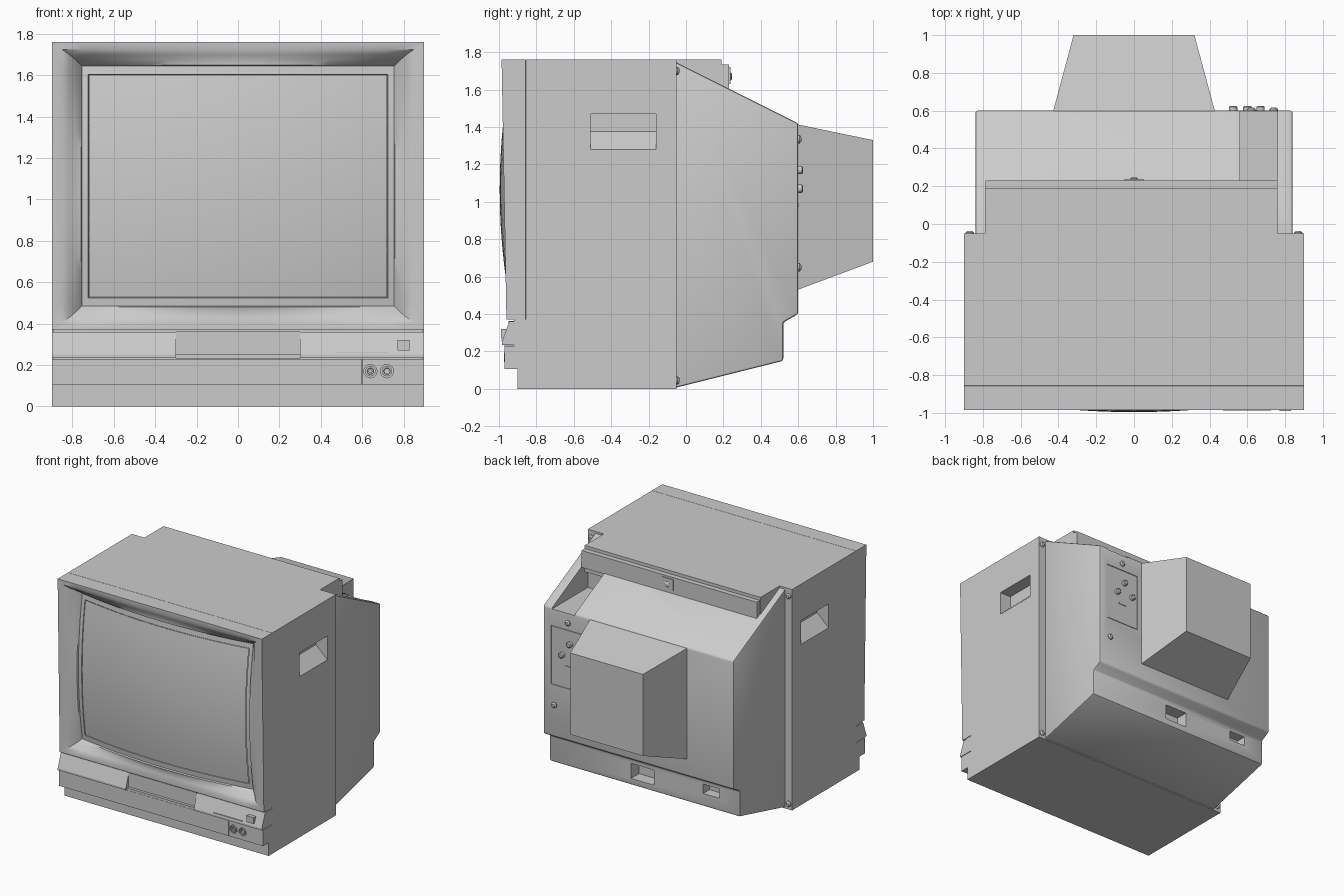
import bpy, bmesh, math
from mathutils import Matrix

if "Cube" in bpy.data.objects:
    bpy.data.objects.remove(bpy.data.objects["Cube"])


def make(name, verts, faces, smooth=None):
    bm = bmesh.new()
    vs = [bm.verts.new(v) for v in verts]
    for f in faces:
        bm.faces.new([vs[i] for i in f])
    bmesh.ops.recalc_face_normals(bm, faces=bm.faces)
    me = bpy.data.meshes.new(name)
    bm.to_mesh(me)
    bm.free()
    ob = bpy.data.objects.new(name, me)
    bpy.context.collection.objects.link(ob)
    if smooth:
        activate(ob)
        bpy.ops.object.shade_smooth_by_angle(angle=math.radians(smooth))
    return ob


def activate(ob):
    bpy.ops.object.select_all(action='DESELECT')
    ob.select_set(True)
    bpy.context.view_layer.objects.active = ob


def loft(name, rings, closed=False, smooth=None):
    n, m = len(rings[0]), len(rings)
    verts = [p for r in rings for p in r]
    faces = []
    for k in range(m if closed else m - 1):
        a, b = k * n, (k + 1) % m * n
        faces += [(a + i, a + (i + 1) % n, b + (i + 1) % n, b + i) for i in range(n)]
    if not closed:
        faces += [tuple(range(n)), tuple(range((m - 1) * n, m * n))]
    return make(name, verts, faces, smooth)


def prism(name, yz, x0, x1):
    return loft(name, [[(x, y, z) for y, z in yz] for x in (x0, x1)])


def box(name, x0, x1, y0, y1, z0, z1):
    return prism(name, [(y0, z0), (y1, z0), (y1, z1), (y0, z1)], x0, x1)


def knob(name, x, z, stations, sides=16):
    """Turned part along y; stations are (y, radius)."""
    ring = [(math.cos(2 * math.pi * i / sides), math.sin(2 * math.pi * i / sides)) for i in range(sides)]
    return loft(name, [[(x + r * c, y, z + r * s) for c, s in ring] for y, r in stations], smooth=35)


def cut(ob, cutter):
    cutter.hide_render = True
    m = ob.modifiers.new("cut", 'BOOLEAN')
    m.operation, m.solver, m.object = 'DIFFERENCE', 'EXACT', cutter
    activate(ob)
    bpy.ops.object.modifier_apply(modifier=m.name)
    bpy.data.objects.remove(cutter)


# cabinet with wedge-shaped hand grips in both sides
cabinet = box("cabinet", -0.9, 0.9, -0.855, -0.05, 0, 1.76)
for s in (-1, 1):
    wedge = [(0.95, 1.47), (0.80, 1.47), (0.80, 1.375), (0.9, 1.28), (0.95, 1.28)]
    cut(cabinet, loft("grip_cutter", [[(s * x, y, z) for x, z in wedge] for y in (-0.51, -0.16)]))

# top overhang with rear lip and screw tab
box("top_overhang", -0.79, 0.76, -0.06, 0.19, 1.55, 1.76)
box("top_overhang_lip", -0.785, 0.76, 0.18, 0.23, 1.60, 1.735)
box("lip_tab", -0.05, 0.05, 0.22, 0.237, 1.63, 1.72)
knob("tab_screw", 0, 1.67, [(0.23, 0.022), (0.24, 0.022), (0.247, 0.012)])


# bezel: concentric rectangular loops following the curved screen
def screen_y(x, z):
    return -1.0 + 0.07 * (x / 0.76) ** 2 + 0.05 * ((z - 1.065) / 0.585) ** 2


def front_y(x, z):
    return -0.96 - 0.026 * (z - 0.37) / 1.39


def rect(hx, z0, z1, yfun, n=14):
    pts = []
    c = [(-hx, z0), (hx, z0), (hx, z1), (-hx, z1)]
    for k in range(4):
        (xa, za), (xb, zb) = c[k], c[(k + 1) % 4]
        for i in range(n):
            x, z = xa + (xb - xa) * i / n, za + (zb - za) * i / n
            pts.append((x, yfun(x, z), z))
    return pts


def blend(t, off=0.0):
    return lambda x, z: (1 - t) * front_y(x, z) + t * screen_y(x, z) + off


loft("screen_bezel", [
    rect(0.9, 0.37, 1.76, lambda x, z: -0.857),
    rect(0.9, 0.37, 1.76, front_y),
    rect(0.85, 0.405, 1.725, front_y),
    rect(0.815, 0.43, 1.70, blend(0.2)),
    rect(0.785, 0.455, 1.675, blend(0.55)),
    rect(0.76, 0.48, 1.65, blend(1, -0.012)),
    rect(0.755, 0.485, 1.645, blend(1, 0.0)),
    rect(0.725, 0.525, 1.605, blend(1, 0.002)),
    rect(0.718, 0.53, 1.60, blend(1, 0.02)),
    rect(0.718, 0.53, 1.60, lambda x, z: -0.83),
], closed=True, smooth=40)

# bulging screen glass
N = 16
pts = [(-0.72 + 1.44 * i / N, 0.528 + 1.074 * j / N) for j in range(N + 1) for i in range(N + 1)]
screen = make("screen", [(x, screen_y(x, z) + 0.004, z) for x, z in pts],
              [(j * (N + 1) + i, j * (N + 1) + i + 1, (j + 1) * (N + 1) + i + 1, (j + 1) * (N + 1) + i)
               for j in range(N) for i in range(N)], smooth=40)
if screen.data.polygons[0].normal.y > 0:
    screen.data.flip_normals()

# sloping control strip with a recessed middle
slope = [(-0.85, 0.36), (-0.945, 0.36), (-0.985, 0.25), (-0.985, 0.235), (-0.85, 0.235)]
prism("control_strip_left", slope, -0.9, -0.3)
prism("control_strip_right", slope, 0.3, 0.9)
box("control_strip_middle", -0.3, 0.3, -0.95, -0.85, 0.25, 0.362)
box("control_strip_ledge", -0.3, 0.3, -0.972, -0.85, 0.232, 0.25)
box("strip_backing", -0.895, 0.895, -0.92, -0.85, 0.22, 0.375)
box("power_button", 0.77, 0.83, -0.99, -0.93, 0.27, 0.32)
box("indicator_slot", 0.47, 0.725, -0.987, -0.95, 0.257, 0.264)

# lower front panel, plinth and sockets
lower = box("lower_front_panel", -0.9, 0.9, -0.97, -0.85, 0.105, 0.23)
cut(lower, box("door_seam_cutter", 0.597, 0.602, -1, -0.96, 0.1, 0.24))
for x in (0.64, 0.72):
    cut(lower, knob("socket_cutter", x, 0.17, [(-1, 0.032), (-0.955, 0.032)]))
    knob("front_socket", x, 0.17, [(-0.95, 0.025), (-0.972, 0.025), (-0.972, 0.016), (-0.96, 0.014)])
knob("front_socket_pin", 0.64, 0.17, [(-0.95, 0.009), (-0.972, 0.009)])
box("plinth", -0.9, 0.9, -0.9, -0.85, 0, 0.105)

# rear shell
shell = prism("rear_shell", [(-0.06, 0.005), (0.52, 0.15), (0.52, 0.355), (0.6, 0.4), (0.6, 1.42), (-0.06, 1.75)],
              -0.84, 0.84)
bev = shell.modifiers.new("soft_edges", 'BEVEL')
bev.width, bev.segments = 0.012, 2
activate(shell)
bpy.ops.object.modifier_apply(modifier=bev.name)
cut(shell, box("channel_cutter", 0.56, 0.76, 0.15, 0.7, 1.41, 1.9))
cut(shell, box("power_inlet_cutter", -0.08, 0.12, 0.42, 0.56, 0.2, 0.32))
cut(shell, box("aerial_cutter", -0.66, -0.515, 0.44, 0.56, 0.25, 0.325))
cut(shell, box("panel_cutter", 0.47, 0.77, 0.594, 0.7, 0.81, 1.28))
activate(shell)
bpy.ops.object.shade_smooth_by_angle(angle=math.radians(35))

# tapered picture-tube housing
loft("tube_housing", [[(-hx, y, z0), (hx, y, z0), (hx, y, z1), (-hx, y, z1)]
                      for hx, y, z0, z1 in ((0.43, 0.59, 0.527, 1.415), (0.32, 1.0, 0.68, 1.33))])

# rear connector panel
box("connector_panel", 0.476, 0.764, 0.58, 0.599, 0.816, 1.274)
for x, z in ((0.60, 1.17), (0.67, 1.07), (0.525, 1.07)):
    knob("rear_socket", x, z, [(0.59, 0.022), (0.62, 0.022), (0.626, 0.014)])
box("panel_slot", 0.58, 0.65, 0.59, 0.604, 0.975, 0.99)

# screws on the shell and on the cabinet flange
for x, z in ((0.62, 1.335), (0.74, 0.65)):
    knob("shell_screw", x, z, [(0.59, 0.022), (0.608, 0.022), (0.617, 0.012)])
for x in (-0.87, 0.87):
    for z in (0.045, 1.70):
        knob("flange_screw", x, z, [(-0.06, 0.022), (-0.045, 0.022), (-0.036, 0.012)])
